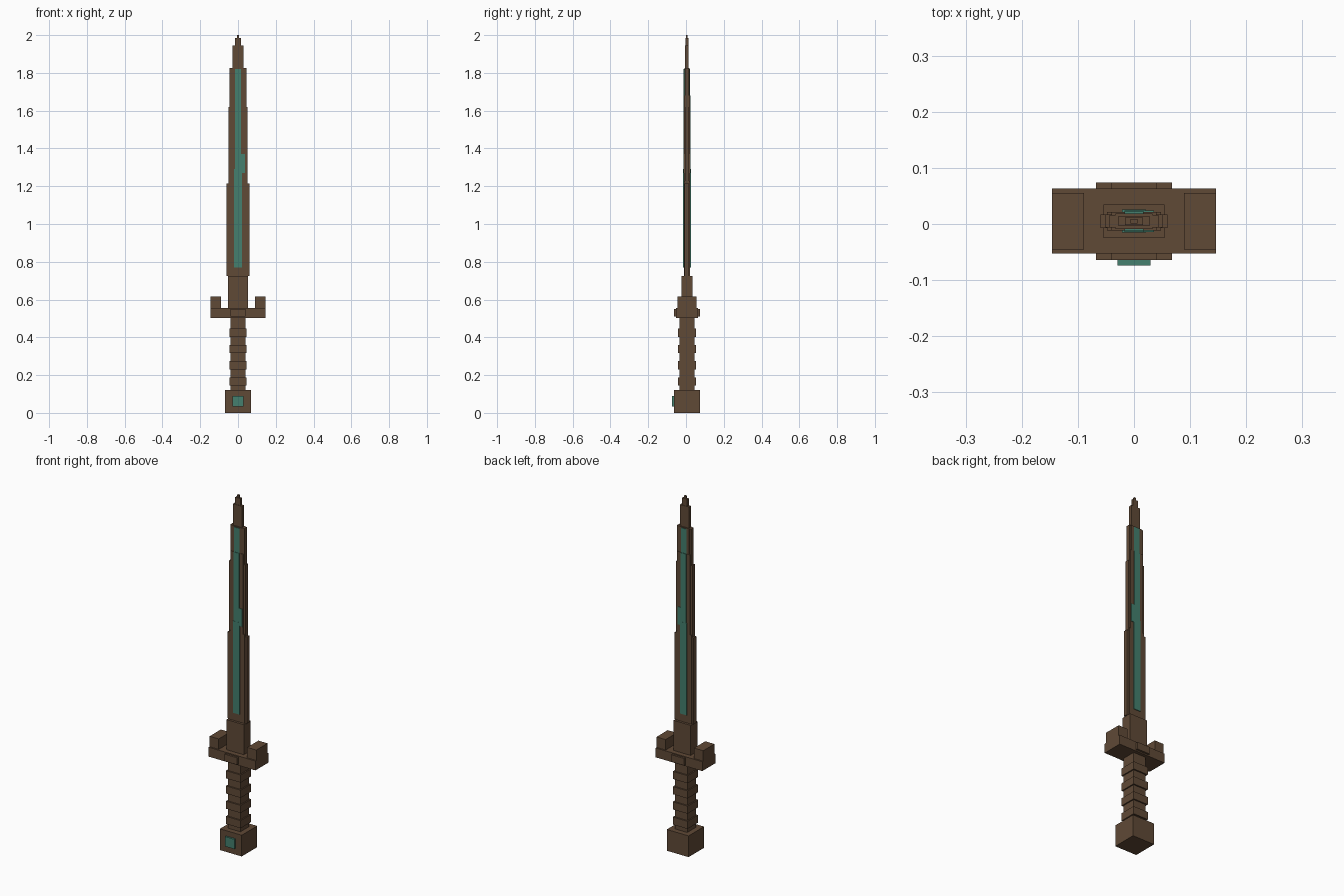
import bpy

if "Cube" in bpy.data.objects:
    bpy.data.objects.remove(bpy.data.objects["Cube"])

YC = 0.005  # depth centre of the sword


def material(name, rgb):
    m = bpy.data.materials.new(name)
    m.diffuse_color = (*rgb, 1)
    m.use_nodes = True
    m.node_tree.nodes["Principled BSDF"].inputs["Base Color"].default_value = m.diffuse_color
    return m


BROWN = material("dark_wood", (0.117, 0.067, 0.037))
TEAL = material("teal_gem", (0.058, 0.216, 0.156))


def box(name, x0, x1, y0, y1, z0, z1, mat=BROWN):
    bpy.ops.mesh.primitive_cube_add(size=1)
    o = bpy.context.object
    o.name = name
    o.location = ((x0 + x1) / 2, (y0 + y1) / 2, (z0 + z1) / 2)
    o.scale = (x1 - x0, y1 - y0, z1 - z0)
    bpy.ops.object.transform_apply(location=True, rotation=False, scale=True)
    o.data.materials.append(mat)
    return o


def centred(name, hx, hy, z0, z1, mat=BROWN):
    return box(name, -hx, hx, YC - hy, YC + hy, z0, z1, mat)


# Pommel with a gem on the front
centred("pommel", 0.068, 0.069, 0, 0.12)
box("pommel_gem", -0.029, 0.029, -0.074, -0.06, 0.035, 0.09, TEAL)

# Grip with raised bands
centred("grip", 0.039, 0.039, 0.12, 0.505)
for i in range(4):
    z = 0.145 + i * 0.086
    centred("grip_band", 0.046, 0.047, z, z + 0.043)

# Crossguard with upturned ends and a centre plate
centred("guard", 0.146, 0.058, 0.503, 0.556)
centred("guard_plate", 0.04, 0.069, 0.51, 0.55)
for s in (-1, 1):
    a, b = sorted((s * 0.089, s * 0.146))
    box("guard_end", a, b, YC - 0.05, YC + 0.05, 0.556, 0.615)

# Blade: collar, then stepped tiers of thin edge and thicker core
centred("blade_collar", 0.054, 0.03, 0.556, 0.726)
edges = [(0.06, 0.012, 0.726, 1.215), (0.051, 0.0115, 1.215, 1.62),
         (0.044, 0.011, 1.62, 1.825)]
for hx, hy, z0, z1 in edges:
    centred("blade_edge", hx, hy, z0, z1)
cores = [(0.048, 0.0165, 0.726, 1.228), (0.04, 0.0165, 1.228, 1.68),
         (0.033, 0.014, 1.68, 1.825)]
for hx, hy, z0, z1 in cores:
    centred("blade_core", hx, hy, z0, z1)

# Stepped tip
centred("tip_lower", 0.028, 0.009, 1.825, 1.945)
centred("tip_middle", 0.016, 0.007, 1.945, 1.985)
centred("tip_point", 0.006, 0.004, 1.985, 2.0)

# Teal inlay on both faces of the blade
inlay = [(-0.021, 0.021, 0.0205, 0.77, 1.29), (-0.017, 0.017, 0.0195, 1.29, 1.68),
         (-0.017, 0.017, 0.017, 1.68, 1.82), (0.017, 0.036, 0.0195, 1.27, 1.37)]
for x0, x1, hy, z0, z1 in inlay:
    for s in (-1, 1):
        a, b = sorted((YC + s * (hy - 0.008), YC + s * hy))
        box("blade_inlay", x0, x1, a, b, z0, z1, TEAL)
